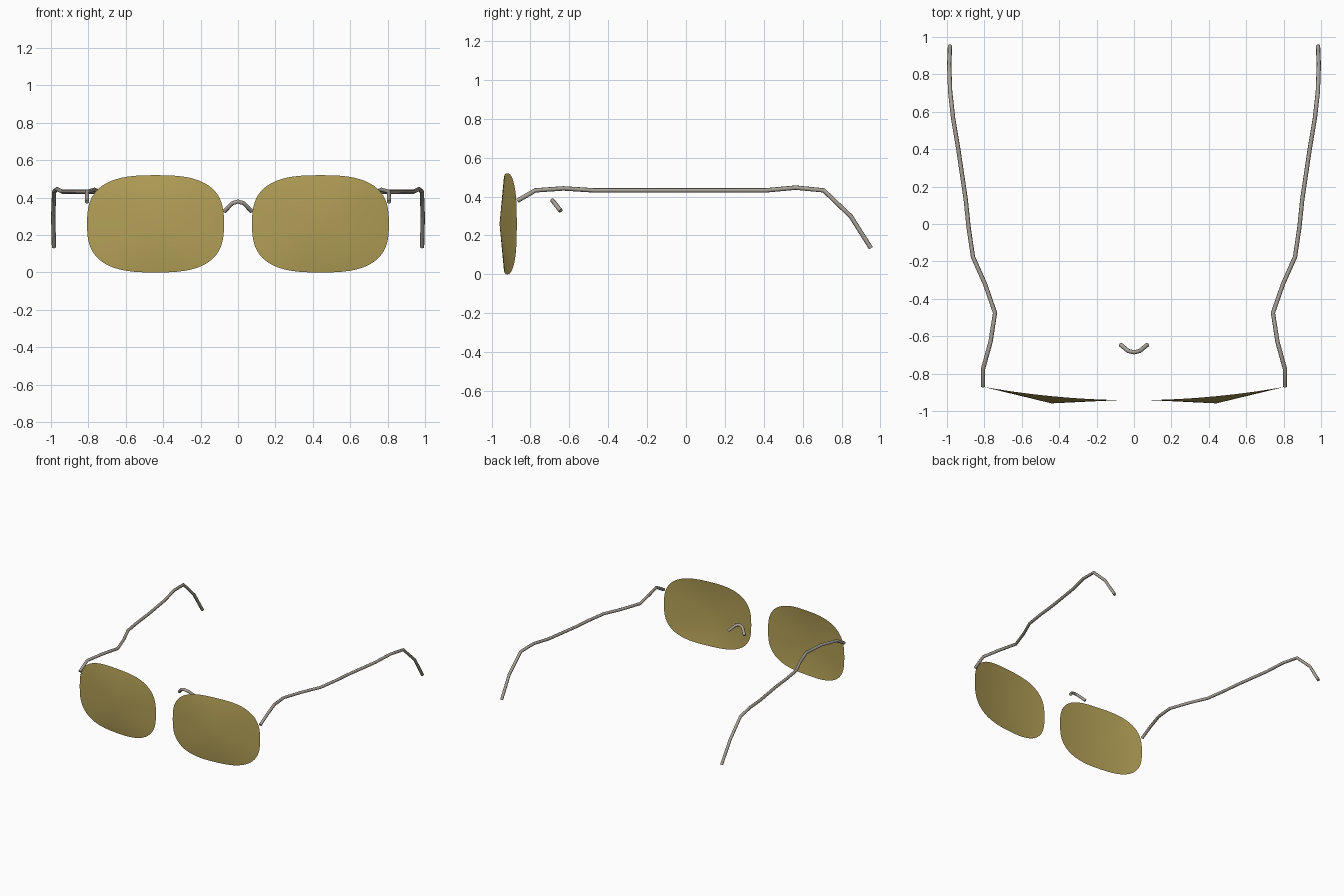
import bpy
import bmesh
from math import cos, sin, pi, copysign

if "Cube" in bpy.data.objects:
    bpy.data.objects.remove(bpy.data.objects["Cube"])


def material(name, color):
    mat = bpy.data.materials.new(name)
    mat.use_nodes = True
    mat.diffuse_color = color
    mat.node_tree.nodes["Principled BSDF"].inputs["Base Color"].default_value = color
    return mat


GOLD = material("gold lens tint", (0.45, 0.35, 0.095, 1))
METAL = material("warm grey metal", (0.39, 0.36, 0.31, 1))
WIRE_RADIUS = 0.0115


def add_mesh(name, mesh, mat):
    obj = bpy.data.objects.new(name, mesh)
    mesh.materials.clear()
    mesh.materials.append(mat)
    mesh.shade_smooth()
    bpy.context.collection.objects.link(obj)
    return obj


def wire(name, points):
    """Round wire with capped ends along straight segments."""
    curve = bpy.data.curves.new(name, "CURVE")
    curve.dimensions = "3D"
    curve.bevel_depth = WIRE_RADIUS
    curve.bevel_resolution = 2
    curve.use_fill_caps = True
    spline = curve.splines.new("POLY")
    spline.points.add(len(points) - 1)
    for p, co in zip(spline.points, points):
        p.co = (*co, 1)
    helper = bpy.data.objects.new(name + " path", curve)
    bpy.context.collection.objects.link(helper)
    graph = bpy.context.evaluated_depsgraph_get()
    mesh = bpy.data.meshes.new_from_object(helper.evaluated_get(graph))
    bpy.data.objects.remove(helper)
    obj = add_mesh(name, mesh, METAL)
    bpy.ops.object.select_all(action="DESELECT")
    obj.select_set(True)
    bpy.context.view_layer.objects.active = obj
    bpy.ops.object.shade_smooth_by_angle(angle=pi / 3)
    return obj


def lens(name, side, segments=64, power=2.8):
    """Thin rounded-rectangle sheet, wrapped around the face, peaked at its middle."""
    def squash(v):
        return copysign(abs(v) ** (2 / power), v)

    bm = bmesh.new()
    middle = bm.verts.new((side * 0.441, -0.959, 0.26))
    rim = []
    for i in range(segments):
        a = 2 * pi * i / segments
        x = 0.441 + 0.366 * squash(cos(a))
        rim.append(bm.verts.new((side * x, -0.942 + 0.11 * x * x, 0.26 + 0.26 * squash(sin(a)))))
    for i in range(segments):
        bm.faces.new((middle, rim[i], rim[(i + 1) % segments]))
    bm.normal_update()
    for face in bm.faces:
        if face.normal.y > 0:
            face.normal_flip()
    mesh = bpy.data.meshes.new(name)
    bm.to_mesh(mesh)
    bm.free()
    return add_mesh(name, mesh, GOLD)


# Temple arm path, from the hinge back to the ear tip
ARM = [(0.807, -0.868, 0.378), (0.807, -0.775, 0.432), (0.767, -0.63, 0.442),
       (0.743, -0.475, 0.432), (0.797, -0.32, 0.432), (0.861, -0.176, 0.432),
       (0.884, -0.02, 0.432), (0.9, 0.134, 0.432), (0.941, 0.41, 0.432),
       (0.967, 0.565, 0.446), (0.983, 0.708, 0.432), (0.988, 0.848, 0.298),
       (0.984, 0.951, 0.135)]

for label, side in (("left", 1), ("right", -1)):
    lens(label + "_lens", side)
    wire(label + "_temple_arm", [(side * x, y, z) for x, y, z in ARM])

# Nose bridge, a small arch tilted forward at the top
half = [(0.072, -0.645, 0.327), (0.031, -0.679, 0.37)]
wire("nose_bridge", [(-x, y, z) for x, y, z in half] + [(0, -0.686, 0.379)] + half[::-1])
